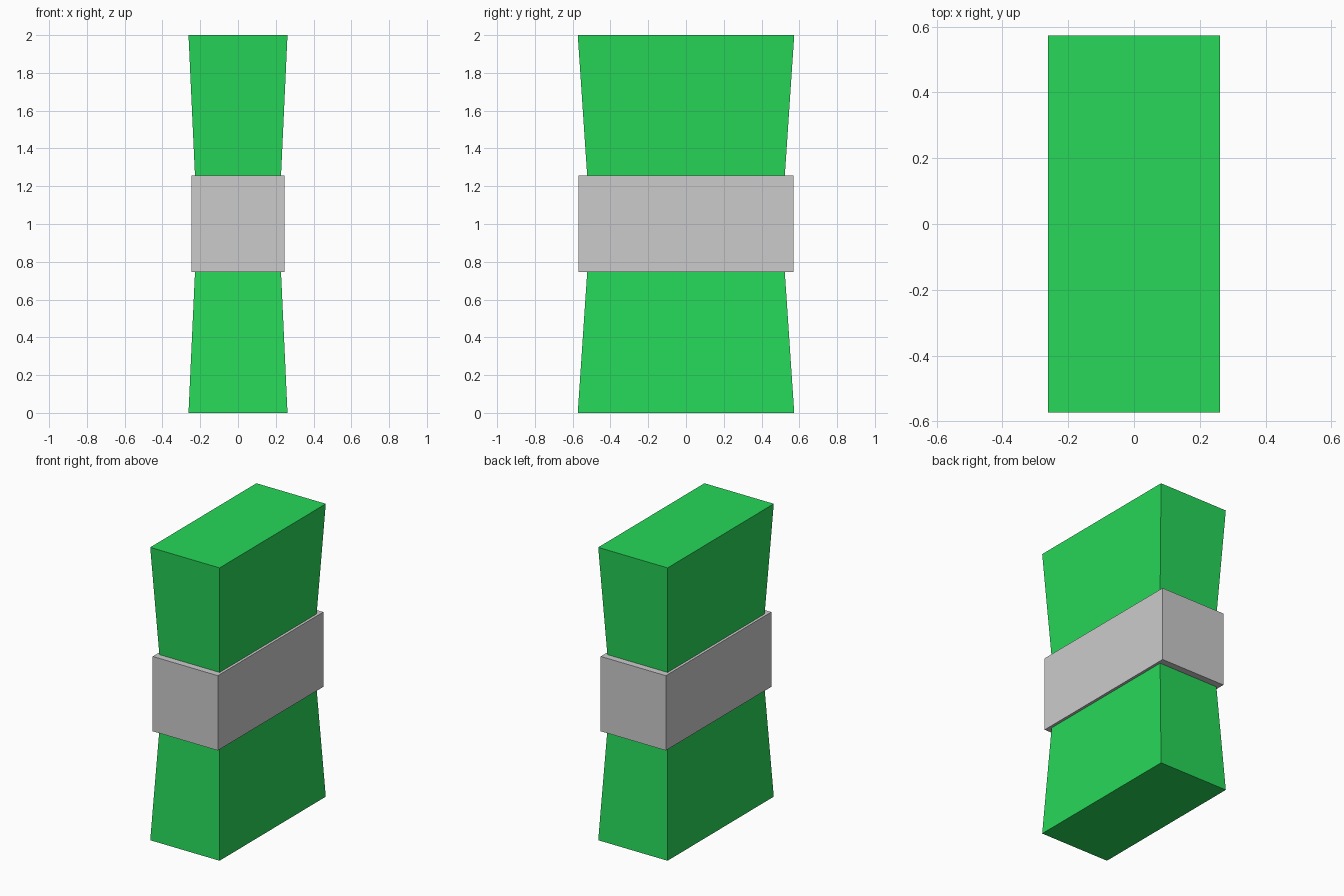
import bpy, bmesh

if "Cube" in bpy.data.objects:
    bpy.data.objects.remove(bpy.data.objects["Cube"])

green = bpy.data.materials.new("green")
green.diffuse_color = (0.02, 0.68, 0.1, 1)
green.use_nodes = True
green.node_tree.nodes["Principled BSDF"].inputs["Base Color"].default_value = green.diffuse_color


def stacked_box(name, sections, material=None):
    """Closed solid through rectangular sections (half_x, half_y, z)."""
    bm = bmesh.new()
    rings = [[bm.verts.new((sx * hx, sy * hy, z))
              for sx, sy in ((-1, -1), (1, -1), (1, 1), (-1, 1))]
             for hx, hy, z in sections]
    bm.faces.new(rings[0][::-1])
    bm.faces.new(rings[-1])
    for low, high in zip(rings, rings[1:]):
        for i in range(4):
            j = (i + 1) % 4
            bm.faces.new((low[i], low[j], high[j], high[i]))
    mesh = bpy.data.meshes.new(name)
    bm.to_mesh(mesh)
    bm.free()
    if material:
        mesh.materials.append(material)
    obj = bpy.data.objects.new(name, mesh)
    bpy.context.collection.objects.link(obj)
    return obj


# Bundle pinched at the waist, flaring to both ends
stacked_box("bundle", [(0.262, 0.573, 0), (0.216, 0.506, 1), (0.262, 0.573, 2)], green)

# Paper band wrapped around the waist
stacked_box("band", [(0.246, 0.569, 0.747), (0.246, 0.569, 1.258)])
